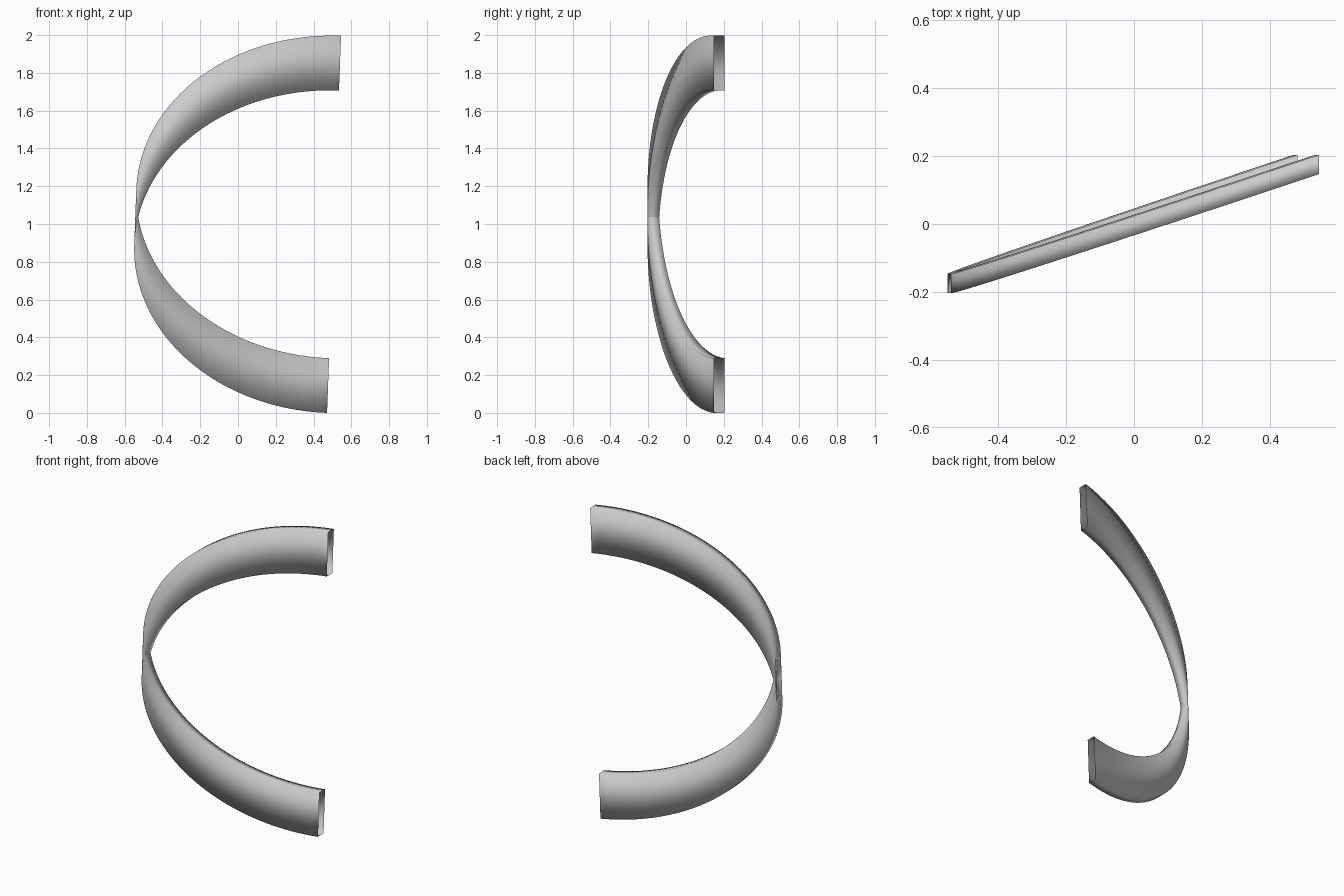
import bpy, bmesh, math
from mathutils import Matrix, Vector

if "Cube" in bpy.data.objects:
    bpy.data.objects.remove(bpy.data.objects["Cube"])

A, B = 1.053, 0.854          # half-ellipse radii (sideways, vertical)
HALF_H, HALF_T = 0.145, 0.0285   # half size of the upright rectangular section
STEPS = 96

# Upright rectangle slid, without turning, along a half ellipse: open-ended band
section = [(-HALF_T, -HALF_H), (HALF_T, -HALF_H), (HALF_T, HALF_H), (-HALF_T, HALF_H)]
bm = bmesh.new()
rings = []
for i in range(STEPS + 1):
    t = math.pi / 2 + math.pi * i / STEPS
    x = 0.508 + A * math.cos(t)
    y = 0.1755 + A * math.cos(t) / 3
    z = 0.021 + B * math.sin(t)
    rings.append([bm.verts.new((x, y + dy, z + dz)) for dy, dz in section])
for a, b in zip(rings, rings[1:]):
    for k in range(4):
        n = (k + 1) % 4
        bm.faces.new((a[k], b[k], b[n], a[n]))

# Slight lean of the whole band, then stand it on the ground
bm.transform(Matrix.Rotation(0.037, 4, 'Y'))
low = min(v.co.z for v in bm.verts)
bm.transform(Matrix.Translation(Vector((0, 0, -low))))

# Make the upper half face outwards
bm.faces.ensure_lookup_table()
bm.normal_update()
if bm.faces[2].normal.z < 0:
    bmesh.ops.reverse_faces(bm, faces=bm.faces[:])
for f in bm.faces:
    f.smooth = True

mesh = bpy.data.meshes.new("curved_band")
bm.to_mesh(mesh)
bm.free()
band = bpy.data.objects.new("curved_band", mesh)
bpy.context.collection.objects.link(band)
